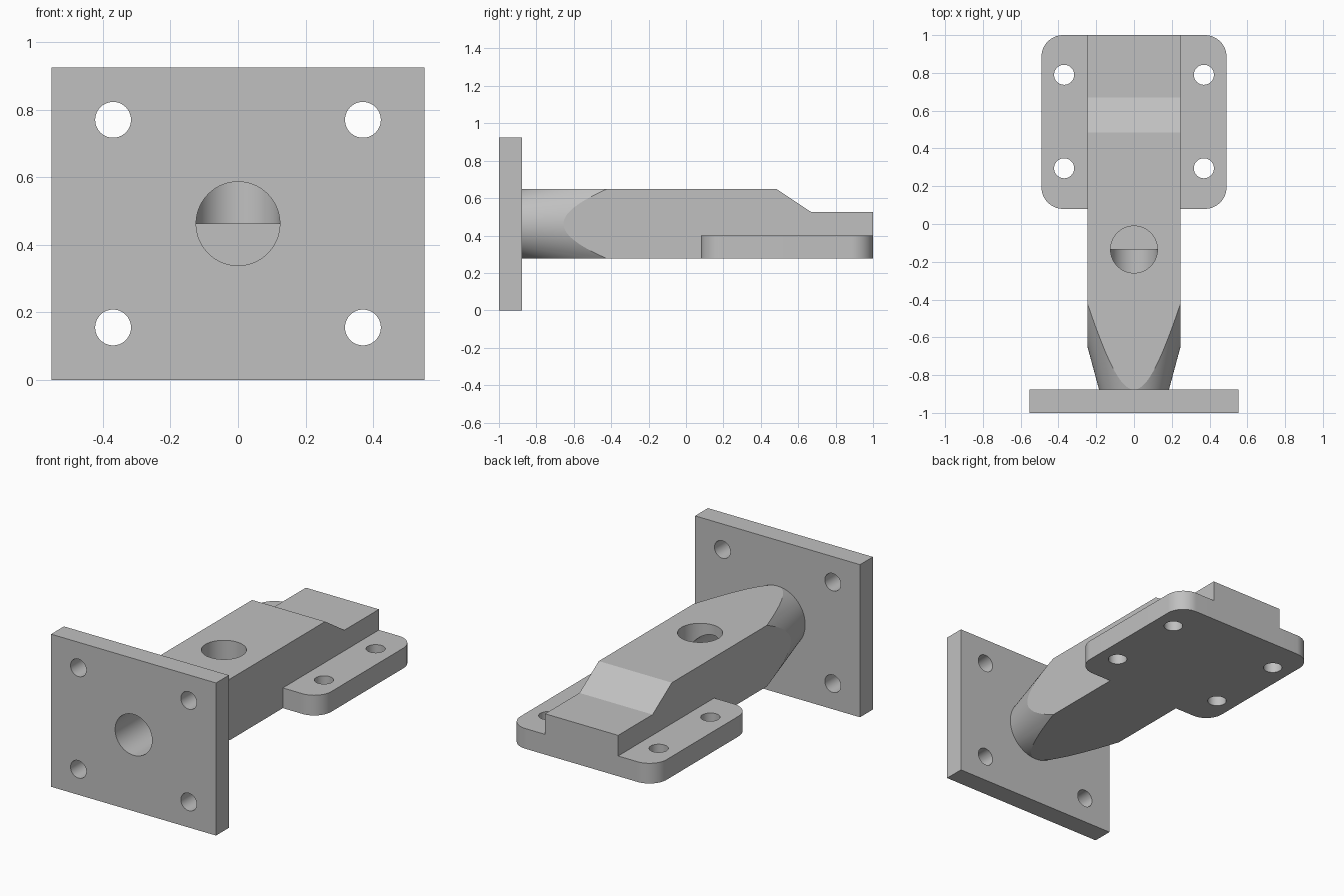
import bpy, bmesh, math
from mathutils import Matrix, Vector

default = bpy.data.objects.get("Cube")
if default:
    bpy.data.objects.remove(default)

MID = 0.4625          # height of the bore axis
HALF_W, HALF_H = 0.245, 0.185
PLATE_BACK = -0.877

steel = bpy.data.materials.new("light grey")
steel.use_nodes = True
GREY = (0.53, 0.53, 0.53, 1)
steel.diffuse_color = GREY
steel.node_tree.nodes["Principled BSDF"].inputs["Base Color"].default_value = GREY


def finish(name, bm):
    bmesh.ops.recalc_face_normals(bm, faces=bm.faces)
    mesh = bpy.data.meshes.new(name)
    bm.to_mesh(mesh)
    bm.free()
    mesh.materials.append(steel)
    obj = bpy.data.objects.new(name, mesh)
    bpy.context.collection.objects.link(obj)
    return obj


def box(name, low, high, corner=0):
    """Box between two corners, with optional rounded upright edges."""
    low, high = Vector(low), Vector(high)
    bm = bmesh.new()
    bmesh.ops.create_cube(bm, size=1)
    bmesh.ops.scale(bm, vec=high - low, verts=bm.verts)
    bmesh.ops.translate(bm, vec=(low + high) / 2, verts=bm.verts)
    if corner:
        upright = [e for e in bm.edges
                   if abs(e.verts[0].co.z - e.verts[1].co.z) > 0.01]
        bmesh.ops.bevel(bm, geom=upright, offset=corner, segments=24,
                        profile=0.5, affect='EDGES')
    return finish(name, bm)


def rod(name, start, end, r1, r2=None):
    """Cylinder or cone frustum from start to end."""
    start, end = Vector(start), Vector(end)
    axis = end - start
    turn = axis.to_track_quat('Z', 'Y').to_matrix().to_4x4()
    bm = bmesh.new()
    bmesh.ops.create_cone(bm, cap_ends=True, segments=128, radius1=r1,
                          radius2=r1 if r2 is None else r2, depth=axis.length,
                          matrix=Matrix.Translation((start + end) / 2) @ turn)
    return finish(name, bm)


def combine(target, tool, operation):
    mod = target.modifiers.new(operation.lower(), 'BOOLEAN')
    mod.object, mod.operation, mod.solver = tool, operation, 'EXACT'
    bpy.context.view_layer.objects.active = target
    bpy.ops.object.modifier_apply(modifier=mod.name)
    bpy.data.objects.remove(tool)


# Arm: side profile extruded across the width, with a sloped step at the back
top, bottom = MID + HALF_H, MID - HALF_H
profile = [(-0.9, bottom), (1, bottom), (1, 0.525), (0.67, 0.525), (0.485, top), (-0.9, top)]
bm = bmesh.new()
side = bm.faces.new([bm.verts.new((-HALF_W, y, z)) for y, z in profile])
swept = bmesh.ops.extrude_face_region(bm, geom=[side])["geom"]
bmesh.ops.translate(bm, vec=(2 * HALF_W, 0, 0),
                    verts=[v for v in swept if isinstance(v, bmesh.types.BMVert)])
bracket = finish("mounting_bracket", bm)

# Conical neck where the arm meets the plate
TAPER = 0.27
neck_radius = lambda y: HALF_H + TAPER * (y - PLATE_BACK)
combine(bracket, rod("neck_cone", (0, -0.95, MID), (0, 1.1, MID),
                     neck_radius(-0.95), neck_radius(1.1)), 'INTERSECT')

# Foot flange and front plate
combine(bracket, box("foot_flange", (-0.49, 0.08, bottom), (0.49, 1, 0.4), 0.115), 'UNION')
combine(bracket, box("front_plate", (-0.553, -1, 0), (0.553, PLATE_BACK, 0.925)), 'UNION')

# Bolt holes in the plate and the flange
for x in (-0.37, 0.37):
    for z in (0.155, 0.77):
        combine(bracket, rod("plate_hole", (x, -1.1, z), (x, -0.8, z), 0.053), 'DIFFERENCE')
    for y in (0.295, 0.79):
        combine(bracket, rod("flange_hole", (x, y, 0.2), (x, y, 0.5), 0.053), 'DIFFERENCE')

# Bent bore: in through the plate, out through the top of the arm
BEND_Y, BORE = -0.135, 0.124
combine(bracket, rod("plate_bore", (0, -1.1, MID), (0, BEND_Y, MID), BORE), 'DIFFERENCE')
combine(bracket, rod("top_bore", (0, BEND_Y, MID), (0, BEND_Y, 0.8), BORE), 'DIFFERENCE')

# Smooth round surfaces, crisp edges
bpy.ops.object.select_all(action='DESELECT')
bracket.select_set(True)
bpy.context.view_layer.objects.active = bracket
bpy.ops.object.shade_smooth_by_angle(angle=math.radians(8))
